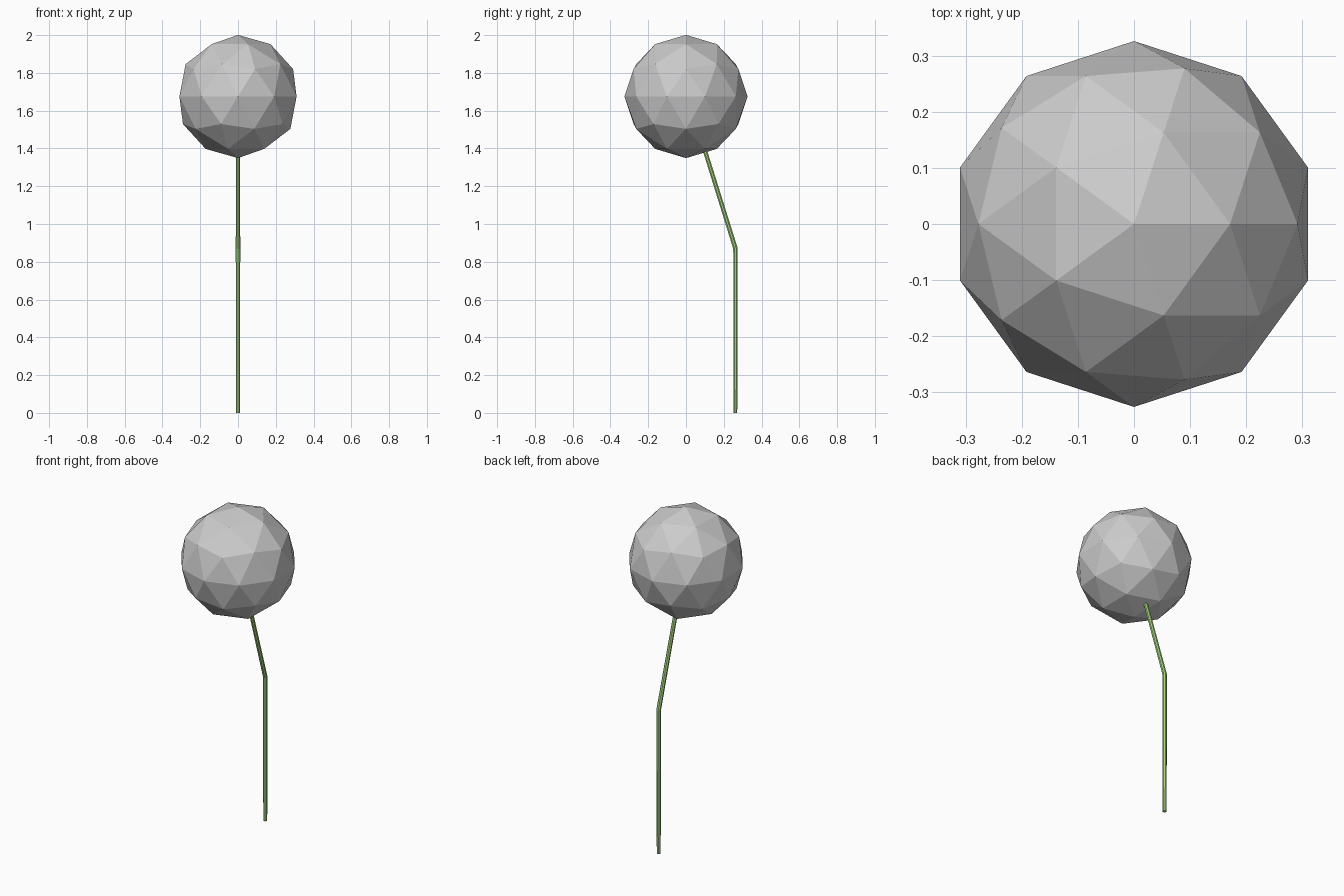
import bpy, bmesh, math
from mathutils import Vector

if "Cube" in bpy.data.objects:
    bpy.data.objects.remove(bpy.data.objects["Cube"])

# Faceted head
bpy.ops.mesh.primitive_ico_sphere_add(subdivisions=2, radius=0.326, location=(0, 0, 1.675))
bpy.context.object.name = "flower_head"

# Bent stem: octagonal rings along a short path (y, z, radius, tilt)
SIDES = 8
LEAN = math.atan2(0.16, 0.515)
path = [(0.261, 0.0, 0.011, 0), (0.262, 0.21, 0.012, 0),
        (0.262, 0.87, 0.013, LEAN / 2), (0.078, 1.46, 0.012, LEAN)]

bm = bmesh.new()
rings = []
for y, z, r, tilt in path:
    ring = []
    for i in range(SIDES):
        a = 2 * math.pi * (i + 0.5) / SIDES
        u, v = r * math.cos(a), r * math.sin(a)
        ring.append(bm.verts.new(Vector((u, y + v * math.cos(tilt), z + v * math.sin(tilt)))))
    rings.append(ring)
for lo, hi in zip(rings, rings[1:]):
    for i in range(SIDES):
        j = (i + 1) % SIDES
        bm.faces.new((lo[i], lo[j], hi[j], hi[i]))
bm.faces.new(rings[0][::-1])
bm.faces.new(rings[-1])
mesh = bpy.data.meshes.new("stem")
bm.to_mesh(mesh)
bm.free()
stem = bpy.data.objects.new("stem", mesh)
bpy.context.collection.objects.link(stem)

# Green stem colour
green = bpy.data.materials.new("stem_green")
green.diffuse_color = (0.38, 0.66, 0.22, 1)
green.use_nodes = True
green.node_tree.nodes["Principled BSDF"].inputs["Base Color"].default_value = green.diffuse_color
mesh.materials.append(green)
